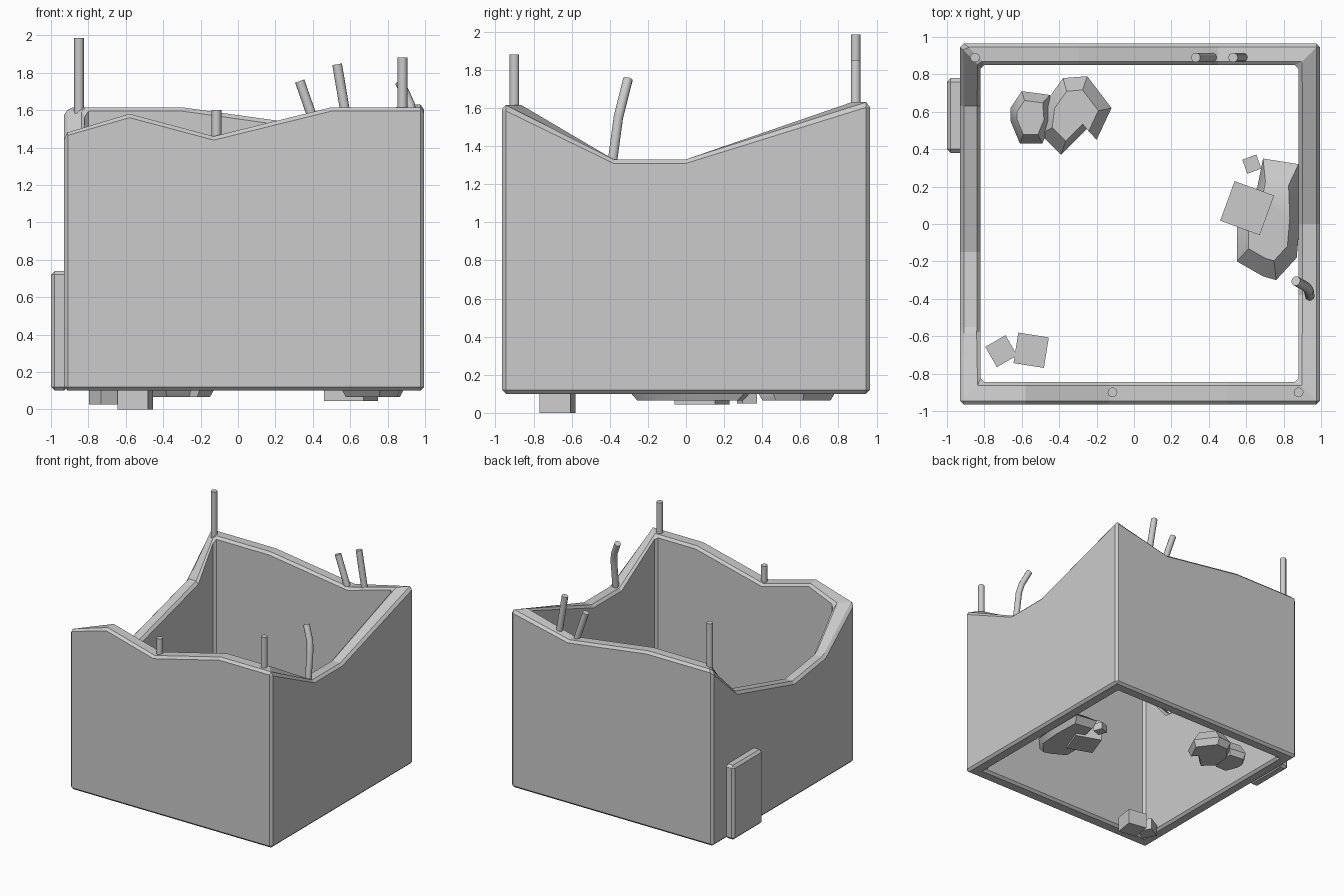
import bpy, bmesh, math
from mathutils import Vector

if "Cube" in bpy.data.objects:
    bpy.data.objects.remove(bpy.data.objects["Cube"])


def finish(name, bm, bevel=0.0, smooth=False):
    bmesh.ops.recalc_face_normals(bm, faces=bm.faces)
    me = bpy.data.meshes.new(name)
    bm.to_mesh(me)
    bm.free()
    ob = bpy.data.objects.new(name, me)
    bpy.context.collection.objects.link(ob)
    if bevel:
        m = ob.modifiers.new("bevel", 'BEVEL')
        m.width, m.segments, m.limit_method = bevel, 1, 'ANGLE'
        m.angle_limit = math.radians(40)
    if smooth:
        bpy.ops.object.select_all(action='DESELECT')
        ob.select_set(True)
        bpy.context.view_layer.objects.active = ob
        bpy.ops.object.shade_smooth_by_angle(angle=math.radians(40))
    return ob


def loft(name, rings, closed=False, **kw):
    # Skin matching rings of points; closed joins the last ring to the first
    bm = bmesh.new()
    vs = [[bm.verts.new(p) for p in r] for r in rings]
    n = len(vs[0])
    pairs = list(zip(vs, vs[1:])) + ([(vs[-1], vs[0])] if closed else [])
    for a, b in pairs:
        for i in range(n):
            j = (i + 1) % n
            bm.faces.new((a[i], a[j], b[j], b[i]))
    if not closed:
        bm.faces.new(vs[0])
        bm.faces.new(vs[-1])
    return finish(name, bm, **kw)


# Broken wall shell: top outline walked round the four sides
X0, X1, Y0, Y1 = -0.93, 0.995, -0.965, 0.965
top = [(x, Y0, z) for x, z in ((X0, 1.48), (-0.58, 1.58), (-0.13, 1.46), (0.5, 1.615))]
top += [(X1, y, z) for y, z in ((Y0, 1.615), (-0.38, 1.33), (0.0, 1.33))]
top += [(x, Y1, z) for x, z in ((X1, 1.63), (0.45, 1.51), (-0.3, 1.615))]
top += [(X0, y, z) for y, z in ((Y1, 1.615), (0.63, 1.31), (-0.15, 1.10), (-0.57, 1.16))]


def inner(p):
    return (min(max(p[0], -0.82), 0.88), min(max(p[1], -0.845), 0.85), p[2])


def low(ring):
    return [(x, y, 0.1) for x, y, z in ring]


inside = [inner(p) for p in top]
loft("broken_walls", [low(top), top, inside, low(inside)], closed=True, bevel=0.02)


# Buttress block and small rubble blocks
def block(name, c, size, rot=0.0, bevel=0.0):
    bm = bmesh.new()
    bmesh.ops.create_cube(bm, size=1)
    for v in bm.verts:
        v.co = Vector((v.co.x * size[0], v.co.y * size[1], v.co.z * size[2]))
    ob = finish(name, bm, bevel=bevel)
    ob.location = c
    ob.rotation_euler.z = math.radians(rot)
    return ob


block("buttress", (-0.955, 0.58, 0.42), (0.09, 0.40, 0.64), bevel=0.02)
for i, (x, y, z0, s, rot) in enumerate((
        (-0.55, -0.675, 0.0, 0.165, -9), (-0.71, -0.68, 0.025, 0.125, 30),
        (0.605, 0.085, 0.045, 0.225, -20), (0.63, 0.32, 0.05, 0.08, 20))):
    h = s * 0.8
    block(f"rubble_block_{i + 1}", (x, y, z0 + h / 2), (s, s, h), rot)


# Rubble slabs: irregular outlines, tapered towards bottom and top
def slab(name, pts, z0, z1):
    cx = sum(p[0] for p in pts) / len(pts)
    cy = sum(p[1] for p in pts) / len(pts)
    rings = [[(cx + (x - cx) * s, cy + (y - cy) * s, z0 + (z1 - z0) * t) for x, y in pts]
             for s, t in ((0.85, 0), (1, 0.35), (0.65, 1))]
    loft(name, rings, smooth=True)


slab("rubble_slab_1", [(-0.66, 0.55), (-0.61, 0.43), (-0.49, 0.43), (-0.44, 0.55),
                       (-0.45, 0.69), (-0.60, 0.71), (-0.66, 0.62)], 0.08, 0.22)
slab("rubble_slab_2", [(-0.50, 0.48), (-0.39, 0.37), (-0.25, 0.51), (-0.20, 0.45),
                       (-0.12, 0.62), (-0.25, 0.79), (-0.38, 0.78), (-0.48, 0.64)], 0.065, 0.22)
slab("rubble_slab_3", [(0.69, 0.35), (0.88, 0.32), (0.89, 0.05), (0.87, -0.18),
                       (0.76, -0.30), (0.69, -0.28), (0.55, -0.20), (0.55, 0.0),
                       (0.66, 0.20)], 0.065, 0.21)


# Reinforcing rods standing out of the broken edge
def rod(name, path, r=0.026, n=10):
    path = [Vector(p) for p in path]
    rings = []
    for i, p in enumerate(path):
        d = (path[min(i + 1, len(path) - 1)] - path[max(i - 1, 0)]).normalized()
        u = Vector((0, 1, 0)).cross(d).normalized()
        w = d.cross(u)
        rings.append([p + r * (math.cos(a) * u + math.sin(a) * w)
                      for a in (2 * math.pi * k / n for k in range(n))])
    loft(name, rings, smooth=True)


rod("rod_back_corner", [(-0.85, 0.89, 1.45), (-0.85, 0.89, 1.985)])
rod("rod_front_corner", [(0.88, -0.9, 1.45), (0.88, -0.9, 1.88)])
rod("rod_front_middle", [(-0.115, -0.9, 1.36), (-0.115, -0.9, 1.6)])
rod("rod_back_leaning_1", [(0.44, 0.89, 1.44), (0.33, 0.89, 1.755)])
rod("rod_back_leaning_2", [(0.595, 0.89, 1.46), (0.53, 0.89, 1.845)])
rod("rod_bent", [(0.94, -0.39, 1.29), (0.935, -0.355, 1.55),
                 (0.92, -0.335, 1.63), (0.865, -0.305, 1.75)])
